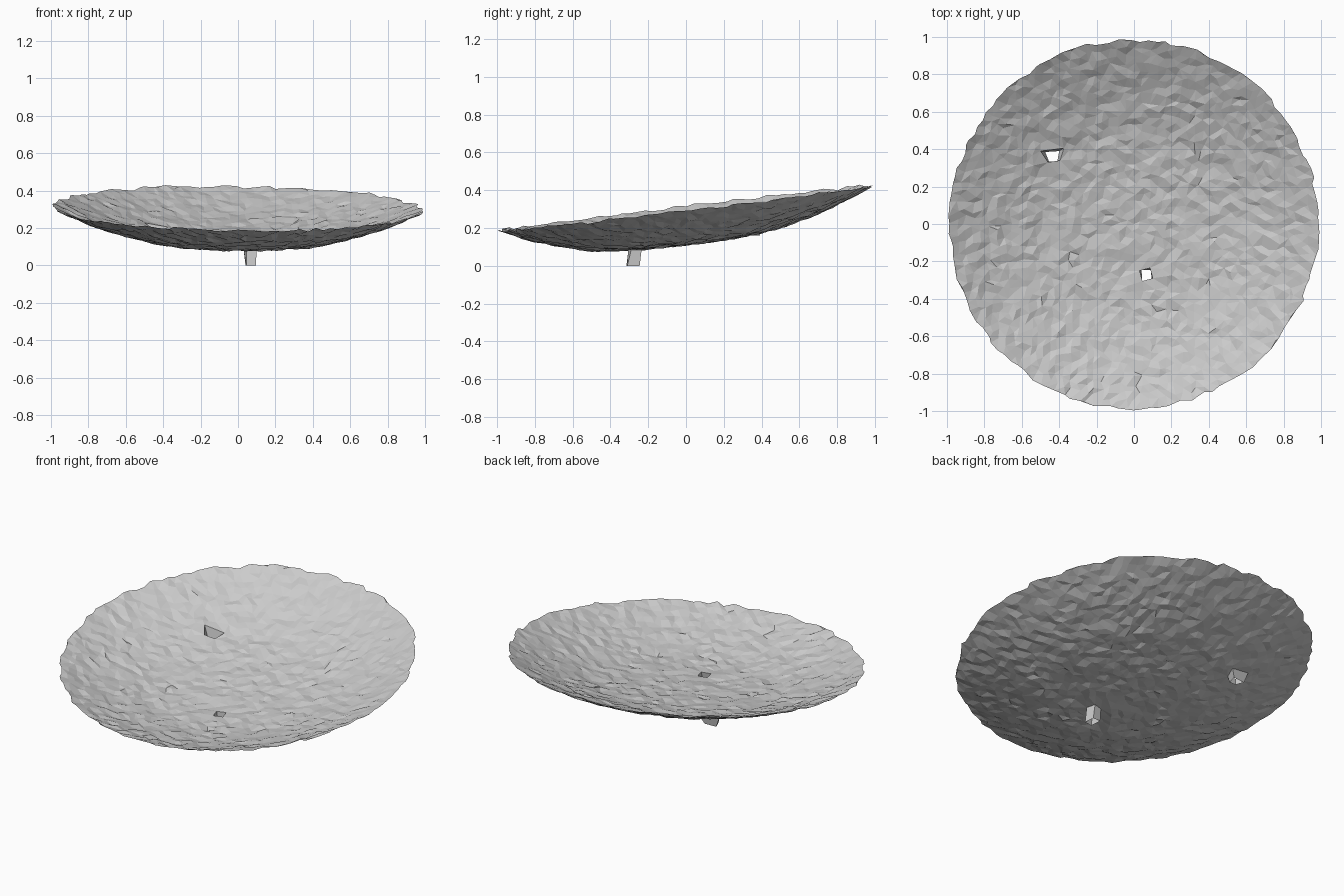
import bpy, bmesh, math, random
from mathutils import Vector
from mathutils.geometry import delaunay_2d_cdt

if "Cube" in bpy.data.objects:
    bpy.data.objects.remove(bpy.data.objects["Cube"])

random.seed(7)

# depth of the bowl below its tilted rim plane, by radius
PROFILE = [(0, .20), (.25, .196), (.5, .172), (.6, .145), (.7, .118),
           (.8, .085), (.9, .045), (1, 0), (1.2, -.08)]


def surface_z(x, y):
    r = math.hypot(x, y)
    for (r0, d0), (r1, d1) in zip(PROFILE, PROFILE[1:]):
        if r <= r1:
            depth = d0 + (d1 - d0) * (r - r0) / (r1 - r0)
            break
    return 0.31 + 0.12 * y - 0.012 * x - depth


# hollow stubs: top corners and bottom corners (x, y), bottom height
STUBS = [
    ([(.03, -.25), (.045, -.305), (.10, -.29), (.085, -.235)],
     [(.04, -.245), (.045, -.315), (.095, -.31), (.09, -.245)], 0.0),
    ([(-.50, .39), (-.46, .33), (-.395, .34), (-.375, .405)],
     [(-.475, .385), (-.455, .335), (-.41, .335), (-.40, .39)], 0.16),
]


def clear_of_stubs(x, y):
    for top, _, _ in STUBS:
        cx, cy = sum(p[0] for p in top) / 4, sum(p[1] for p in top) / 4
        if math.hypot(x - cx, y - cy) < 0.085:
            return False
    return True


# irregular scatter of points on concentric rings, with a ragged rim
points = [Vector((0, 0))]
RINGS = 24
for k in range(1, RINGS + 1):
    count = 6 * k
    for i in range(count):
        rim = k == RINGS
        a = (i + 0.5 * (k % 2) + random.uniform(-.3, .3)) / count * math.tau
        r = k / RINGS * 0.985 + random.uniform(-.012, .012)
        x, y = r * math.cos(a), r * math.sin(a)
        if clear_of_stubs(x, y):
            points.append(Vector((x, y)))
ring_start = len(points)
for top, _, _ in STUBS:
    points += [Vector(p) for p in top]

coords, _, tris, orig, _, _ = delaunay_2d_cdt(points, [], [], 0, 1e-6)

# bowl: rough single-skinned dish
bm = bmesh.new()
verts, stub_verts = [], {}
for co, src in zip(coords, orig):
    j = 0.007 if src[0] < ring_start else 0
    v = bm.verts.new((co.x, co.y, surface_z(co.x, co.y) + random.uniform(-j, j)))
    verts.append(v)
    if src[0] >= ring_start:
        stub_verts[src[0] - ring_start] = v
rings = [[stub_verts[4 * s + i] for i in range(4)] for s in range(len(STUBS))]
for t in tris:
    tri = [verts[i] for i in t]
    if any(all(v in ring for v in tri) for ring in rings):
        continue
    # leave out the long slivers at the ragged rim
    mid = sum((v.co.xy for v in tri), Vector((0, 0))) / 3
    longest = max((tri[i].co - tri[i - 1].co).length for i in range(3))
    if mid.length > 0.96 and longest > 0.085:
        continue
    bm.faces.new(tri)

# open-ended stubs hanging below the bowl
for ring, (_, bottom, z) in zip(rings, STUBS):
    low = [bm.verts.new((x, y, z)) for x, y in bottom]
    for i in range(4):
        n = (i + 1) % 4
        bm.faces.new((ring[i], ring[n], low[n], low[i]))

bmesh.ops.delete(bm, geom=[v for v in bm.verts if not v.link_faces], context='VERTS')
bmesh.ops.recalc_face_normals(bm, faces=bm.faces)
bm.faces.ensure_lookup_table()
if sum(f.normal.z for f in bm.faces) < 0:
    bmesh.ops.reverse_faces(bm, faces=bm.faces)

mesh = bpy.data.meshes.new("dish")
bm.to_mesh(mesh)
bm.free()
bpy.context.collection.objects.link(bpy.data.objects.new("dish", mesh))
